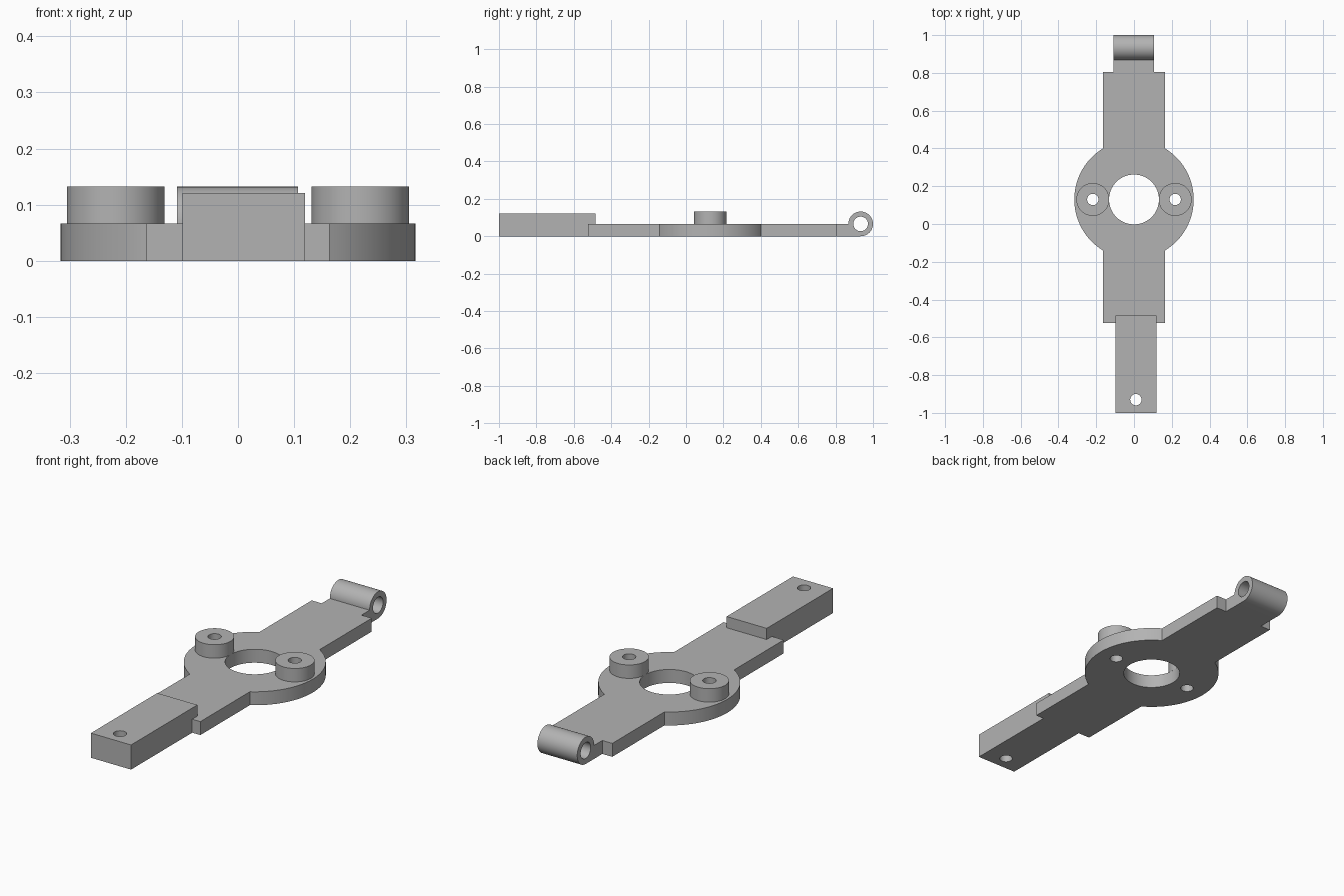
import bpy
import bmesh
from math import acos, cos, sin, pi, radians
from mathutils import Matrix, Vector

cube = bpy.data.objects.get("Cube")
if cube:
    bpy.data.objects.remove(cube, do_unlink=True)

GREY = (0.45, 0.45, 0.45, 1)
metal = bpy.data.materials.new("plain_grey")
metal.use_nodes = True
metal.diffuse_color = GREY
metal.node_tree.nodes["Principled BSDF"].inputs["Base Color"].default_value = GREY

THICK = 0.066      # plate thickness
HUB_Y = 0.13       # centre of the round hub
HUB_R = 0.316
ARM = 0.163        # half width of the arms
BOSS_X = 0.218
BOLT_R = 0.03


def arc(cx, cy, r, start, end, steps):
    return [(cx + r * cos(start + (end - start) * i / steps),
             cy + r * sin(start + (end - start) * i / steps)) for i in range(steps + 1)]


def circle(cx, cy, r, steps=64):
    return arc(cx, cy, r, 0, 2 * pi, steps)[:-1]


def prism(name, outline, to_3d, low, high):
    """Extrude a flat outline between two depths."""
    bm = bmesh.new()
    face = bm.faces.new([bm.verts.new(to_3d(a, b, low)) for a, b in outline])
    moved = bmesh.ops.extrude_face_region(bm, geom=[face])["geom"]
    shift = Vector(to_3d(0, 0, high)) - Vector(to_3d(0, 0, low))
    bmesh.ops.translate(bm, vec=shift, verts=[v for v in moved if isinstance(v, bmesh.types.BMVert)])
    bmesh.ops.recalc_face_normals(bm, faces=bm.faces)
    mesh = bpy.data.meshes.new(name)
    bm.to_mesh(mesh)
    bm.free()
    mesh.materials.append(metal)
    obj = bpy.data.objects.new(name, mesh)
    bpy.context.collection.objects.link(obj)
    return obj


def upright(a, b, d):
    return (a, b, d)


def sideways(a, b, d):
    return (d, a, b)


def select(obj):
    bpy.ops.object.select_all(action="DESELECT")
    obj.select_set(True)
    bpy.context.view_layer.objects.active = obj


def drill(obj, cx, cy, r, to_3d=upright):
    """Cut a round hole right through a part."""
    cutter = prism("hole_cutter", circle(cx, cy, r), to_3d, -0.5, 0.5)
    cutter.hide_render = True
    mod = obj.modifiers.new("hole", "BOOLEAN")
    mod.operation, mod.solver, mod.object = "DIFFERENCE", "EXACT", cutter
    select(obj)
    bpy.ops.object.modifier_apply(modifier=mod.name)
    bpy.data.objects.remove(cutter, do_unlink=True)


def smooth(obj):
    select(obj)
    bpy.ops.object.shade_smooth_by_angle(angle=radians(30))


# Base plate: two straight arms meeting a round hub
a = acos(ARM / HUB_R)
outline = [(ARM, -0.525)] + arc(0, HUB_Y, HUB_R, -a, a, 48) + [(ARM, 0.805), (-ARM, 0.805)]
outline += arc(0, HUB_Y, HUB_R, pi - a, pi + a, 48) + [(-ARM, -0.525)]
plate = prism("base_plate", outline, upright, 0, THICK)
drill(plate, 0, HUB_Y, 0.132)
for side in (-1, 1):
    drill(plate, side * BOSS_X, HUB_Y, BOLT_R)
smooth(plate)

# Raised bosses around the bolt holes
for side, label in ((-1, "right"), (1, "left")):
    boss = prism(label + "_boss", circle(side * BOSS_X, HUB_Y, 0.087), upright, THICK, 0.132)
    drill(boss, side * BOSS_X, HUB_Y, BOLT_R)
    smooth(boss)

# Front block, stepped over the end of the plate
step = [(-1, 0), (-0.525, 0), (-0.525, THICK), (-0.485, THICK), (-0.485, 0.121), (-1, 0.121)]
block = prism("front_block", step, sideways, -0.099, 0.119)
drill(block, 0.01, -0.93, BOLT_R)
smooth(block)

# Hinge barrel with its short tab at the back
barrel = [(0.805, 0)] + arc(0.934, THICK, 0.066, -pi / 2, pi, 48) + [(0.805, THICK)]
hinge = prism("hinge_barrel", barrel, sideways, -0.109, 0.107)
drill(hinge, 0.934, THICK, 0.039, sideways)
smooth(hinge)
